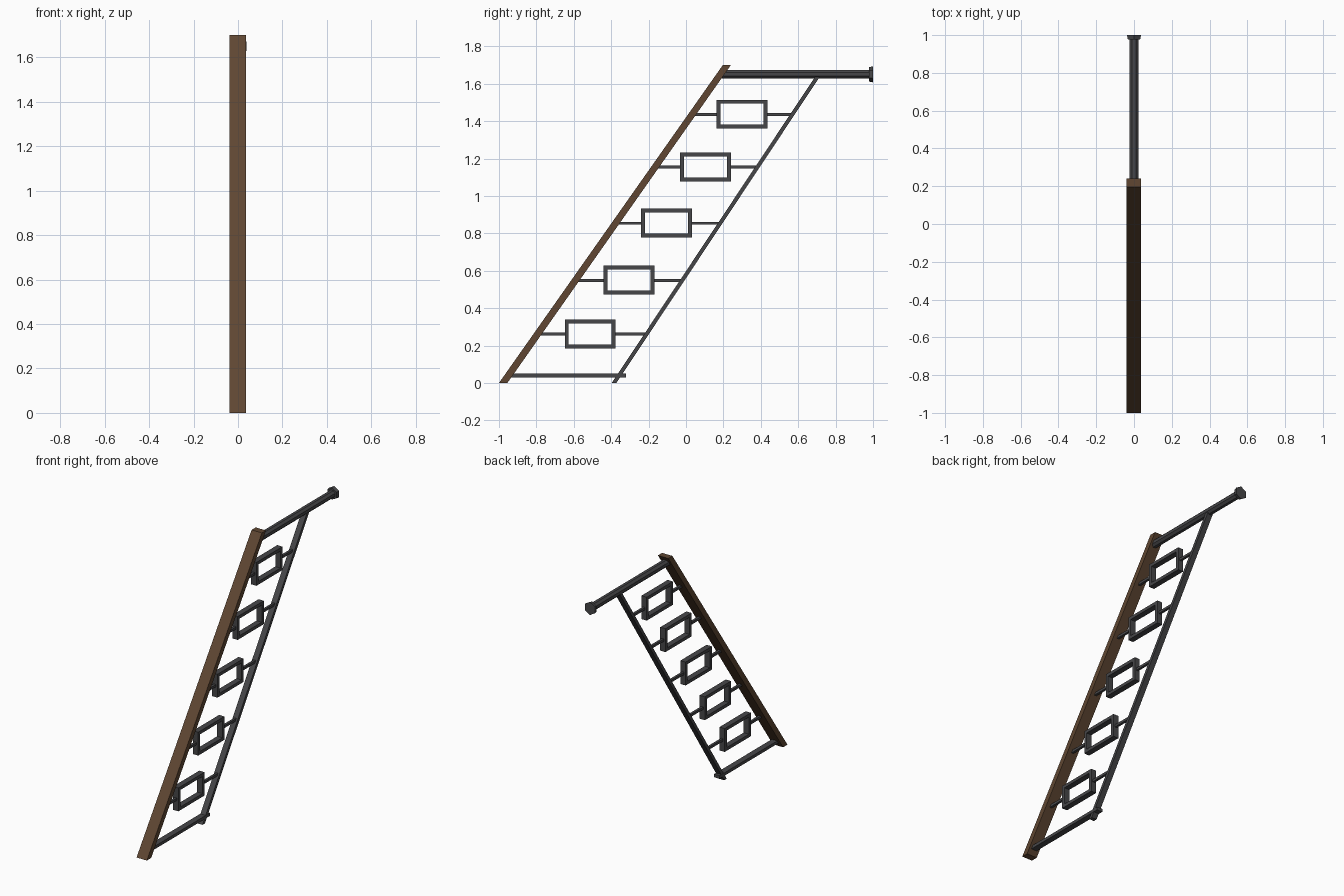
import bpy, bmesh
from math import pi
from mathutils import Matrix

if "Cube" in bpy.data.objects:
    bpy.data.objects.remove(bpy.data.objects["Cube"])


def material(name, rgb):
    m = bpy.data.materials.new(name)
    m.diffuse_color = (*rgb, 1)
    m.use_nodes = True
    m.node_tree.nodes["Principled BSDF"].inputs["Base Color"].default_value = m.diffuse_color
    return m


WOOD = material("brown wood", (0.115, 0.062, 0.032))
METAL = material("dark grey metal", (0.062, 0.062, 0.066))


def finish(name, bm, mat):
    bmesh.ops.recalc_face_normals(bm, faces=bm.faces)
    me = bpy.data.meshes.new(name)
    bm.to_mesh(me)
    bm.free()
    me.materials.append(mat)
    ob = bpy.data.objects.new(name, me)
    bpy.context.collection.objects.link(ob)
    return ob


def extrude_profile(name, yz, x0, x1, mat):
    """Extrude a y-z outline along x."""
    bm = bmesh.new()
    f = bm.faces.new([bm.verts.new((x0, y, z)) for y, z in yz])
    g = bmesh.ops.extrude_face_region(bm, geom=[f])["geom"]
    bmesh.ops.translate(bm, vec=(x1 - x0, 0, 0),
                        verts=[v for v in g if isinstance(v, bmesh.types.BMVert)])
    return finish(name, bm, mat)


def box(name, x, y0, y1, z0, z1, mat):
    return extrude_profile(name, [(y0, z0), (y1, z0), (y1, z1), (y0, z1)], -x, x, mat)


def rod(name, y0, y1, z, r0, r1, sides, turn, mat):
    """Low-poly cylinder along y."""
    bm = bmesh.new()
    rot = (Matrix.Translation((0, (y0 + y1) / 2, z)) @ Matrix.Rotation(-pi / 2, 4, 'X')
           @ Matrix.Rotation(turn, 4, 'Z'))
    bmesh.ops.create_cone(bm, cap_ends=True, segments=sides, radius1=r0, radius2=r1,
                          depth=y1 - y0, matrix=rot)
    return finish(name, bm, mat)


def frame(name, yc, zc, w, h, t, d):
    """Rectangular open frame facing x."""
    bm = bmesh.new()
    rings = []
    for x in (-d, d):
        for s in (0, t):
            rings.append([bm.verts.new((x, yc + a * (w / 2 - s), zc + b * (h / 2 - s)))
                          for a, b in ((-1, -1), (1, -1), (1, 1), (-1, 1))])
    ao, ai, bo, bi = rings
    for p, q in ((ao, ai), (bo, bi), (ao, bo), (ai, bi)):
        for i in range(4):
            j = (i + 1) % 4
            bm.faces.new((p[i], p[j], q[j], q[i]))
    return finish(name, bm, METAL)


# Slanted rails, cut level at the ends
extrude_profile("wooden_rail", [(-1, 0), (-0.955, 0), (0.24, 1.70), (0.197, 1.70)],
                -0.039, 0.036, WOOD)
extrude_profile("lower_rail", [(-0.397, 0), (-0.372, 0), (0.717, 1.64), (0.692, 1.64)],
                -0.019, 0.019, METAL)

# Top handle tube with flared end cap, and bottom crossbar
rod("top_tube", 0.19, 0.985, 1.65, 0.025, 0.025, 8, pi / 8, METAL)
rod("tube_end_cap", 0.978, 1.0, 1.65, 0.038, 0.043, 6, 0, METAL)
box("bottom_crossbar", 0.02, -0.955, -0.32, 0.03, 0.05, METAL)

# Decorative frames with connecting rods on both sides
for i, (y, z) in enumerate(((0.30, 1.437), (0.105, 1.155), (-0.105, 0.855),
                            (-0.305, 0.55), (-0.512, 0.262)), 1):
    frame(f"frame_{i}", y, z, 0.272, 0.154, 0.021, 0.019)
    wood_y = -0.97 + z * 0.703
    rail_y = -0.385 + z * 0.664
    box(f"inner_rod_{i}", 0.008, wood_y, y - 0.125, z - 0.009, z + 0.007, METAL)
    box(f"outer_rod_{i}", 0.008, y + 0.125, rail_y, z - 0.009, z + 0.007, METAL)
